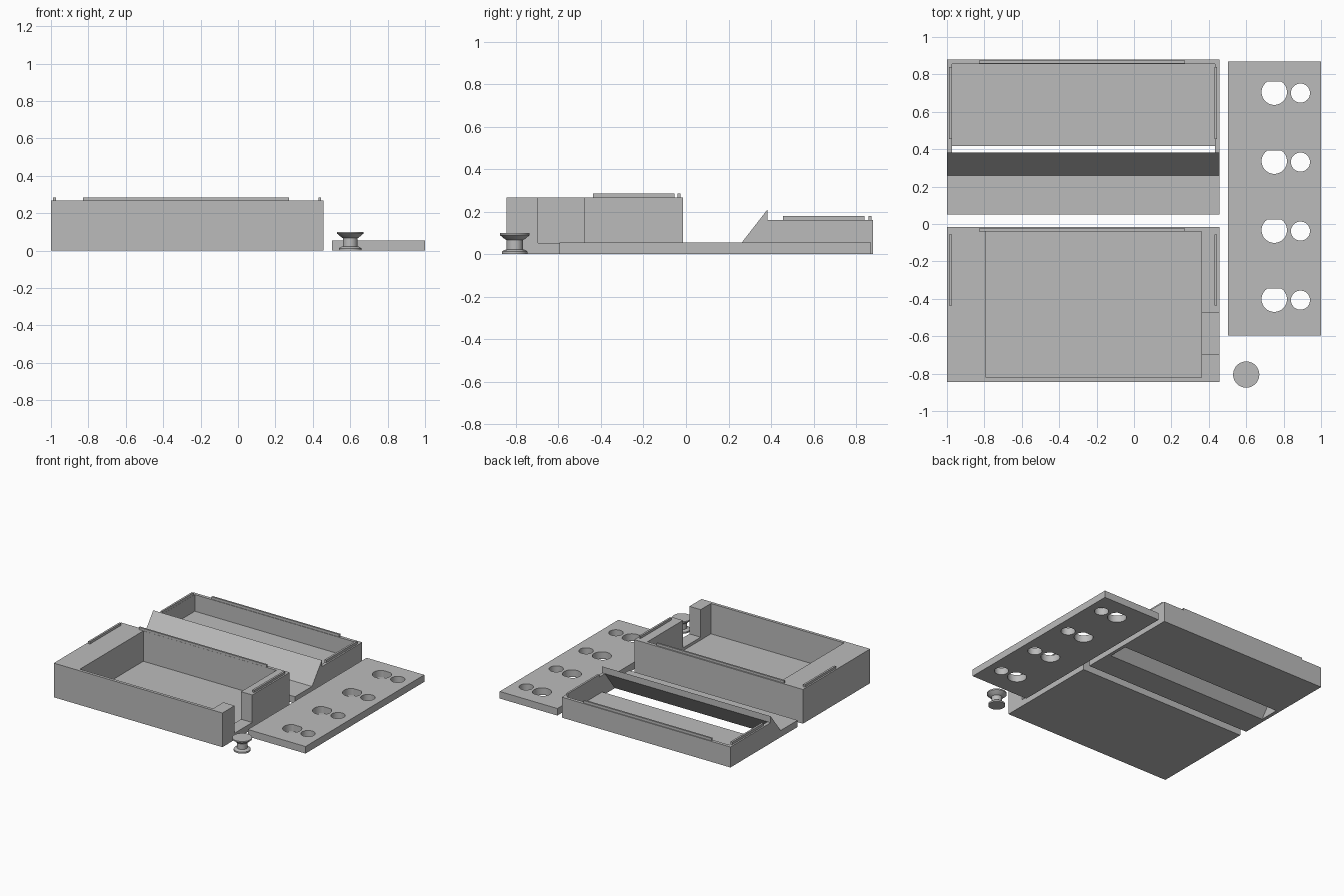
import bpy, bmesh, math
from mathutils import Matrix

cube = bpy.data.objects.get("Cube")
if cube:
    bpy.data.objects.remove(cube, do_unlink=True)

grey = bpy.data.materials.new("plain grey")
grey.use_nodes = True
COLOUR = (0.5, 0.5, 0.5, 1)
grey.diffuse_color = COLOUR
grey.node_tree.nodes["Principled BSDF"].inputs["Base Color"].default_value = COLOUR


def finish(name, bm):
    bmesh.ops.recalc_face_normals(bm, faces=bm.faces)
    mesh = bpy.data.meshes.new(name)
    bm.to_mesh(mesh)
    bm.free()
    mesh.materials.append(grey)
    obj = bpy.data.objects.new(name, mesh)
    bpy.context.collection.objects.link(obj)
    return obj


def prism(name, points, start, depth):
    """Extrude a closed outline of 3D points along the given axis vector."""
    bm = bmesh.new()
    face = bm.faces.new([bm.verts.new(p) for p in points])
    new = bmesh.ops.extrude_face_region(bm, geom=[face])["geom"]
    verts = [v for v in new if isinstance(v, bmesh.types.BMVert)]
    bmesh.ops.translate(bm, verts=verts, vec=depth)
    bmesh.ops.translate(bm, verts=bm.verts, vec=start)
    return finish(name, bm)


def box(name, x, y, z):
    outline = [(x[0], y[0], 0), (x[1], y[0], 0), (x[1], y[1], 0), (x[0], y[1], 0)]
    return prism(name, outline, (0, 0, z[0]), (0, 0, z[1] - z[0]))


def side_prism(name, profile, x):
    return prism(name, [(0, y, z) for y, z in profile], (x[0], 0, 0), (x[1] - x[0], 0, 0))


def activate(obj):
    bpy.ops.object.select_all(action='DESELECT')
    obj.select_set(True)
    bpy.context.view_layer.objects.active = obj


def cut(obj, cutters):
    for cutter in cutters:
        cutter.hide_render = True
        mod = obj.modifiers.new("cut", 'BOOLEAN')
        mod.operation = 'DIFFERENCE'
        mod.solver = 'EXACT'
        mod.object = cutter
        activate(obj)
        bpy.ops.object.modifier_apply(modifier=mod.name)
        bpy.data.objects.remove(cutter, do_unlink=True)


def smooth(obj):
    activate(obj)
    bpy.ops.object.shade_smooth_by_angle(angle=math.radians(30))


def rails(prefix, y_side, y_back, z):
    """Thin locating ridges on the rim: one per side and one at the back."""
    box(prefix + "_left_rail", (0.43, 0.445), y_side, z)
    box(prefix + "_right_rail", (-0.988, -0.973), y_side, z)
    box(prefix + "_back_rail", (-0.83, 0.273), y_back, z)


WIDTH = (-1, 0.457)

# Deep tray with a pocket and a notch through its left wall
tray = box("deep_tray", WIDTH, (-0.845, -0.015), (0, 0.267))
cut(tray, [box("pocket_cutter", (-0.79, 0.36), (-0.822, -0.04), (0.03, 0.4)),
           box("notch_cutter", (0.3, 0.6), (-0.695, -0.477), (0.052, 0.4))])
rails("tray", (-0.437, -0.055), (-0.039, -0.025), (0.265, 0.285))

# Shallow tray with front apron, sloping ramp and open slot behind the ramp
ramp_tray = side_prism("ramp_tray", [
    (0.05, 0), (0.88, 0), (0.88, 0.16), (0.383, 0.16),
    (0.383, 0.21), (0.26, 0.052), (0.05, 0.052)], WIDTH)
cut(ramp_tray, [side_prism("slot_cutter", [
    (0.228, -0.04), (0.383, 0.16), (0.383, 0.3), (0.855, 0.3),
    (0.855, 0.03), (0.417, 0.03), (0.417, -0.04)], (-0.972, 0.432))])
rails("ramp_tray", (0.455, 0.84), (0.859, 0.873), (0.158, 0.18))


# Flat plate with four pairs of holes, the larger ones flattened at the back
def hole(x, y, radius, flat):
    steps = 48
    outline = []
    for i in range(steps):
        a = math.tau * i / steps
        outline.append((x + radius * math.cos(a),
                        y + min(radius * math.sin(a), flat), 0))
    return prism("hole_cutter", outline, (0, 0, -0.1), (0, 0, 0.3))


plate = box("holed_plate", (0.502, 1), (-0.595, 0.87), (0, 0.055))
for i in range(4):
    y = 0.705 - 0.369 * i
    cut(plate, [hole(0.75, y, 0.068, 0.058), hole(0.89, y - 0.005, 0.051, 1)])
smooth(plate)

# Turned knob standing beside the plate
bm = bmesh.new()
profile = [(0, 0), (0.06, 0), (0.06, 0.012), (0.05, 0.02), (0.038, 0.022),
           (0.038, 0.066), (0.046, 0.07), (0.07, 0.09), (0.07, 0.1), (0, 0.1)]
verts = [bm.verts.new((r, 0, z)) for r, z in profile]
edges = [bm.edges.new(pair) for pair in zip(verts, verts[1:])]
bmesh.ops.spin(bm, geom=verts + edges, cent=(0, 0, 0), axis=(0, 0, 1),
               angle=math.tau, steps=48)
bmesh.ops.remove_doubles(bm, verts=bm.verts, dist=0.0001)
bmesh.ops.transform(bm, matrix=Matrix.Translation((0.6, -0.805, 0)), verts=bm.verts)
smooth(finish("knob", bm))
